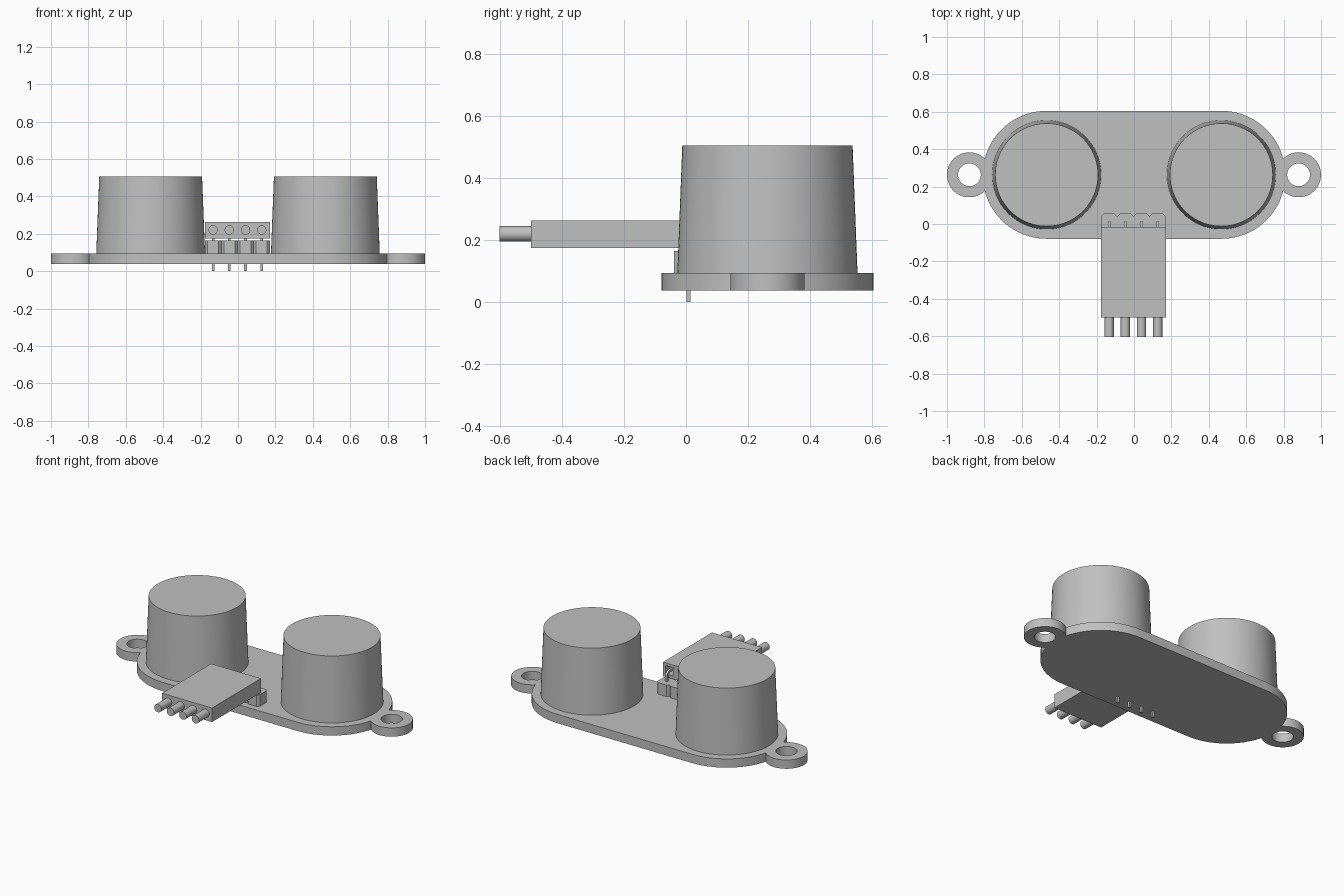
import bpy
import bmesh
from math import sin, cos, pi, radians
from mathutils import Matrix, Vector

if "Cube" in bpy.data.objects:
    bpy.data.objects.remove(bpy.data.objects["Cube"], do_unlink=True)

COLOUR = (0.53, 0.53, 0.53, 1)
grey = bpy.data.materials.new("plain grey")
grey.use_nodes = True
grey.diffuse_color = COLOUR
grey.node_tree.nodes["Principled BSDF"].inputs["Base Color"].default_value = COLOUR

MID_Y = 0.263
CAN_X = 0.467
EAR_X = 0.88
PIN_Y = 0.008
WIRE_Z = 0.22
PITCH = 0.0865
PINS = [(i - 1.5) * PITCH - 0.003 for i in range(4)]


def finish(name, bm, smooth=True):
    bmesh.ops.recalc_face_normals(bm, faces=bm.faces)
    mesh = bpy.data.meshes.new(name)
    bm.to_mesh(mesh)
    bm.free()
    mesh.materials.append(grey)
    obj = bpy.data.objects.new(name, mesh)
    bpy.context.collection.objects.link(obj)
    if smooth:
        activate(obj)
        bpy.ops.object.shade_smooth_by_angle(angle=radians(30))
    return obj


def activate(obj):
    bpy.ops.object.select_all(action="DESELECT")
    obj.select_set(True)
    bpy.context.view_layer.objects.active = obj


def prism(name, outline, low, high, smooth=True):
    """Extrude a flat xy outline from z = low to z = high."""
    bm = bmesh.new()
    face = bm.faces.new([bm.verts.new((x, y, low)) for x, y in outline])
    top = bmesh.ops.extrude_face_region(bm, geom=[face])["geom"]
    verts = [v for v in top if isinstance(v, bmesh.types.BMVert)]
    bmesh.ops.translate(bm, verts=verts, vec=(0, 0, high - low))
    return finish(name, bm, smooth)


def cone(name, centre, r1, r2, depth, along_y=False, segments=64):
    bm = bmesh.new()
    turn = Matrix.Rotation(pi / 2, 4, "X") if along_y else Matrix()
    bmesh.ops.create_cone(bm, cap_ends=True, segments=segments, radius1=r1, radius2=r2,
                          depth=depth, matrix=Matrix.Translation(centre) @ turn)
    return finish(name, bm)


def box(name, low, high):
    return prism(name, [(low[0], low[1]), (high[0], low[1]),
                        (high[0], high[1]), (low[0], high[1])], low[2], high[2], False)


def combine(target, tool, operation):
    mod = target.modifiers.new("combine", "BOOLEAN")
    mod.operation = operation
    mod.solver = "EXACT"
    mod.object = tool
    activate(target)
    bpy.ops.object.modifier_apply(modifier=mod.name)
    bpy.data.objects.remove(tool, do_unlink=True)


def arc(cx, cy, r, start, end, steps):
    return [(cx + r * cos(start + (end - start) * i / steps),
             cy + r * sin(start + (end - start) * i / steps)) for i in range(steps + 1)]


# Rounded base board with a mounting ear at each end
R = 0.342
board = prism("base_board", arc(CAN_X, MID_Y, R, -pi / 2, pi / 2, 40)
              + arc(-CAN_X, MID_Y, R, pi / 2, 3 * pi / 2, 40), 0.038, 0.093)
for side in (-1, 1):
    ear = prism("ear", arc(side * EAR_X, MID_Y, 0.12, 0, 2 * pi, 64)[:-1], 0.038, 0.093)
    combine(board, ear, "UNION")
for side in (-1, 1):
    hole = cone("hole", (side * EAR_X, MID_Y, 0.065), 0.061, 0.061, 0.3)
    combine(board, hole, "DIFFERENCE")
activate(board)
bpy.ops.object.shade_smooth_by_angle(angle=radians(30))

# Two tapered sensor cans
for side, label in ((1, "left"), (-1, "right")):
    cone(label + "_sensor_can", (side * CAN_X, MID_Y, 0.298), 0.291, 0.275, 0.414, segments=96)

# Plug housing with a socket for each pin
plug = box("plug_housing", (-0.176, -0.5, 0.175), (0.17, -0.015, 0.263))
for x in PINS:
    socket = box("socket", (x - 0.026, -0.15, WIRE_Z - 0.026), (x + 0.026, 0.1, WIRE_Z + 0.026))
    combine(plug, socket, "DIFFERENCE")

for i, x in enumerate(PINS):
    # Header block with clipped corners
    w, d, c = PITCH / 2, 0.047, 0.014
    corners = [(w, d - c), (w - c, d), (c - w, d), (-w, d - c),
               (-w, c - d), (c - w, -d), (w - c, -d), (w, c - d)]
    prism(f"header_block_{i + 1}", [(x + a, PIN_Y + b) for a, b in corners], 0.093, 0.165, False)

    # Bent pin: rises through the board, then turns into the plug
    h, r = 0.007, 0.03
    cy, cz = PIN_Y + h - r, WIRE_Z + h - r
    side_outline = ([(PIN_Y - h, 0), (PIN_Y + h, 0)] + arc(cy, cz, r, 0, pi / 2, 8)
                    + [(-0.16, WIRE_Z + h), (-0.16, WIRE_Z - h)]
                    + arc(cy, cz, r - 2 * h, pi / 2, 0, 8))
    pin = prism(f"bent_pin_{i + 1}", side_outline, x - h, x + h)
    # Stand the side outline up: local x, y, z become y, z, x
    pin.data.transform(Matrix(((0, 0, 1, 0), (1, 0, 0, 0), (0, 1, 0, 0), (0, 0, 0, 1))))

    # Round wire leaving the front of the plug
    cone(f"wire_{i + 1}", Vector((x, -0.545, WIRE_Z)), 0.025, 0.025, 0.116, True, 32)
